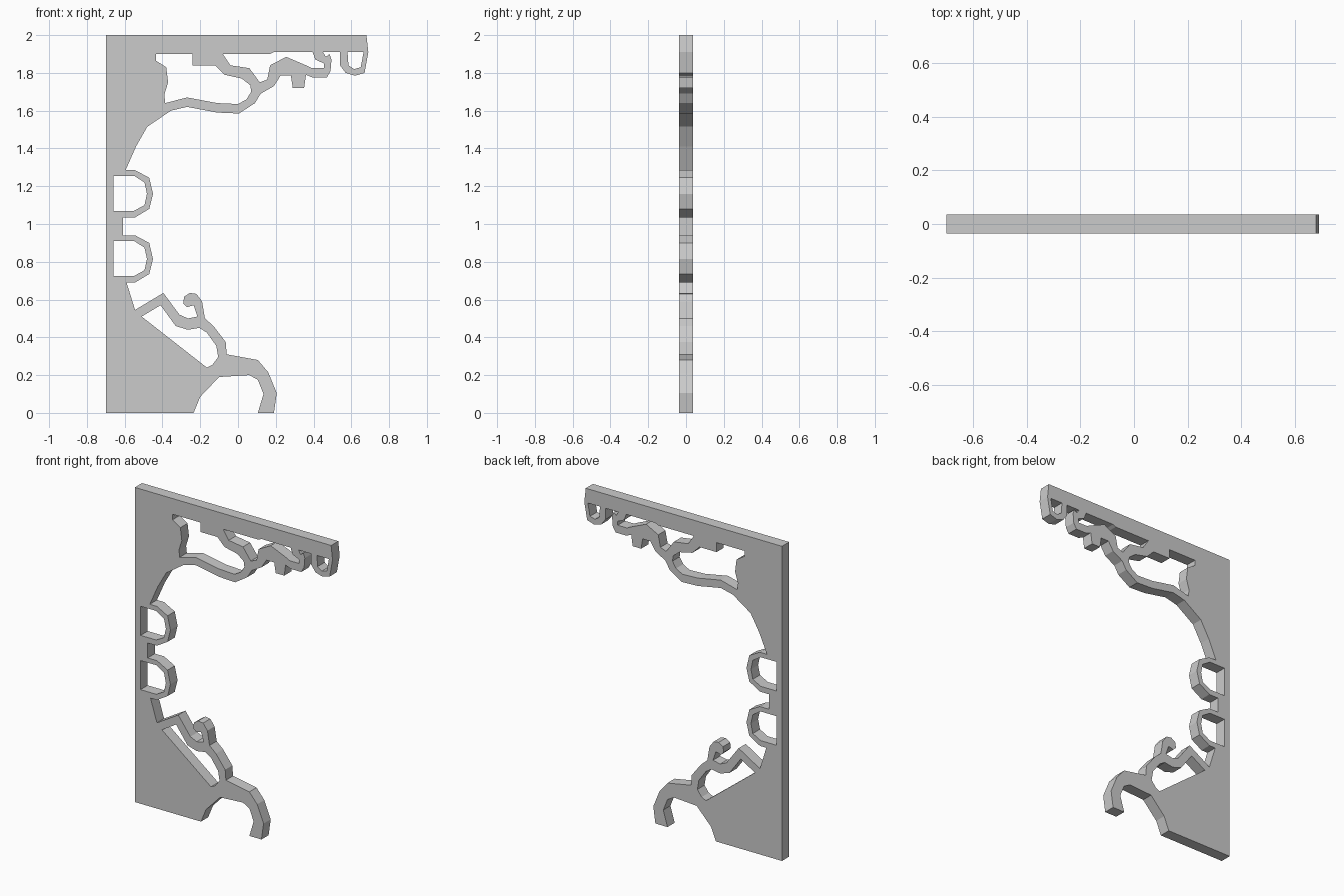
import bpy
import bmesh

HALF = 0.036  # half the board thickness


def board(name, profile, dz=0.0):
    """Flat board cut to an (x, z) profile, extruded along y."""
    bm = bmesh.new()
    face = bm.faces.new([bm.verts.new((x, -HALF, z + dz)) for x, z in profile])
    res = bmesh.ops.extrude_face_region(bm, geom=[face], use_keep_orig=True)
    verts = [v for v in res["geom"] if isinstance(v, bmesh.types.BMVert)]
    bmesh.ops.translate(bm, verts=verts, vec=(0, 2 * HALF, 0))
    bmesh.ops.recalc_face_normals(bm, faces=bm.faces)
    bmesh.ops.triangulate(bm, faces=[f for f in bm.faces if len(f.verts) > 4])
    mesh = bpy.data.meshes.new(name)
    bm.to_mesh(mesh)
    bm.free()
    obj = bpy.data.objects.new(name, mesh)
    bpy.context.collection.objects.link(obj)
    return obj


# Upright panel with wide base, loop recesses and curved upper corner
base = [(-.70, 0), (-.235, 0), (-.20, .085), (-.10, .19), (-.165, .24),
        (-.51, .51), (-.545, .545), (-.59, .69)]
recesses = [(-.66, .69), (-.66, .94), (-.61, .94), (-.61, 1.035),
            (-.66, 1.035), (-.66, 1.285)]
corner = [(-.595, 1.285), (-.54, 1.41), (-.48, 1.515), (-.355, 1.60),
          (-.385, 1.64), (-.39, 1.685), (-.37, 1.75), (-.38, 1.83),
          (-.435, 1.865), (-.435, 1.90), (-.70, 1.90)]
board("upright_panel", base + recesses + corner)

# Top rail
board("top_rail", [(-.70, 1.90), (.17, 1.90), (.19, 1.91), (.69, 1.91),
                   (.68, 2.0), (-.70, 2.0)])

# Loop hanging from the rail end
board("end_loop", [(.54, 1.91), (.54, 1.84), (.57, 1.80), (.62, 1.785),
                   (.67, 1.80), (.69, 1.91), (.665, 1.91), (.65, 1.83),
                   (.615, 1.82), (.585, 1.84), (.58, 1.91)])

# Upper scroll: top edge, curl at the tip, underside with tab, inner edge
scroll_top = [(-.24, 1.90), (-.08, 1.90), (-.04, 1.84), (.06, 1.825),
              (.115, 1.75), (.155, 1.765), (.17, 1.84), (.255, 1.885),
              (.36, 1.84)]
scroll_curl = [(.39, 1.825), (.455, 1.825), (.455, 1.85), (.41, 1.87),
               (.395, 1.91), (.45, 1.91), (.465, 1.885), (.485, 1.90),
               (.495, 1.87), (.49, 1.81), (.47, 1.775)]
scroll_under = [(.395, 1.775), (.36, 1.79), (.35, 1.72), (.29, 1.72),
                (.28, 1.785), (.225, 1.785), (.19, 1.73), (.12, 1.69),
                (.09, 1.64), (.005, 1.585), (-.11, 1.59), (-.27, 1.62),
                (-.355, 1.60)]
scroll_inner = [(-.385, 1.64), (-.27, 1.67), (-.11, 1.64), (0, 1.635),
                (.045, 1.66), (.07, 1.70), (.065, 1.735), (.02, 1.77),
                (-.07, 1.79), (-.12, 1.84), (-.24, 1.84)]
board("upper_scroll", scroll_top + scroll_curl + scroll_under + scroll_inner)

# Two side loops
loop = [(-.66, 1.285), (-.545, 1.285), (-.47, 1.245), (-.45, 1.16),
        (-.47, 1.08), (-.545, 1.035), (-.66, 1.035), (-.66, 1.07),
        (-.55, 1.07), (-.495, 1.1), (-.482, 1.16), (-.495, 1.22),
        (-.55, 1.255), (-.66, 1.255)]
for name, dz in (("side_loop_upper", 0), ("side_loop_lower", -.345)):
    board(name, loop, dz)

# Lower scroll with a small curl
low_outer = [(-.51, .51), (-.545, .545), (-.395, .635), (-.31, .52),
             (-.265, .50), (-.215, .51), (-.235, .57), (-.27, .56),
             (-.29, .58), (-.285, .615), (-.255, .635), (-.22, .63),
             (-.19, .59), (-.175, .50), (-.13, .46), (-.065, .375),
             (-.06, .31)]
low_inner = [(-.105, .295), (-.115, .355), (-.165, .425), (-.205, .45),
             (-.265, .44), (-.33, .46), (-.41, .57)]
board("lower_scroll", low_outer + low_inner)

# Hooked front foot
board("hooked_foot", [(-.165, .24), (-.135, .255), (-.105, .295), (-.06, .31),
                      (.105, .28), (.16, .215), (.205, .105), (.19, 0),
                      (.105, 0), (.135, .10), (.105, .175), (.06, .20),
                      (-.10, .19)])
